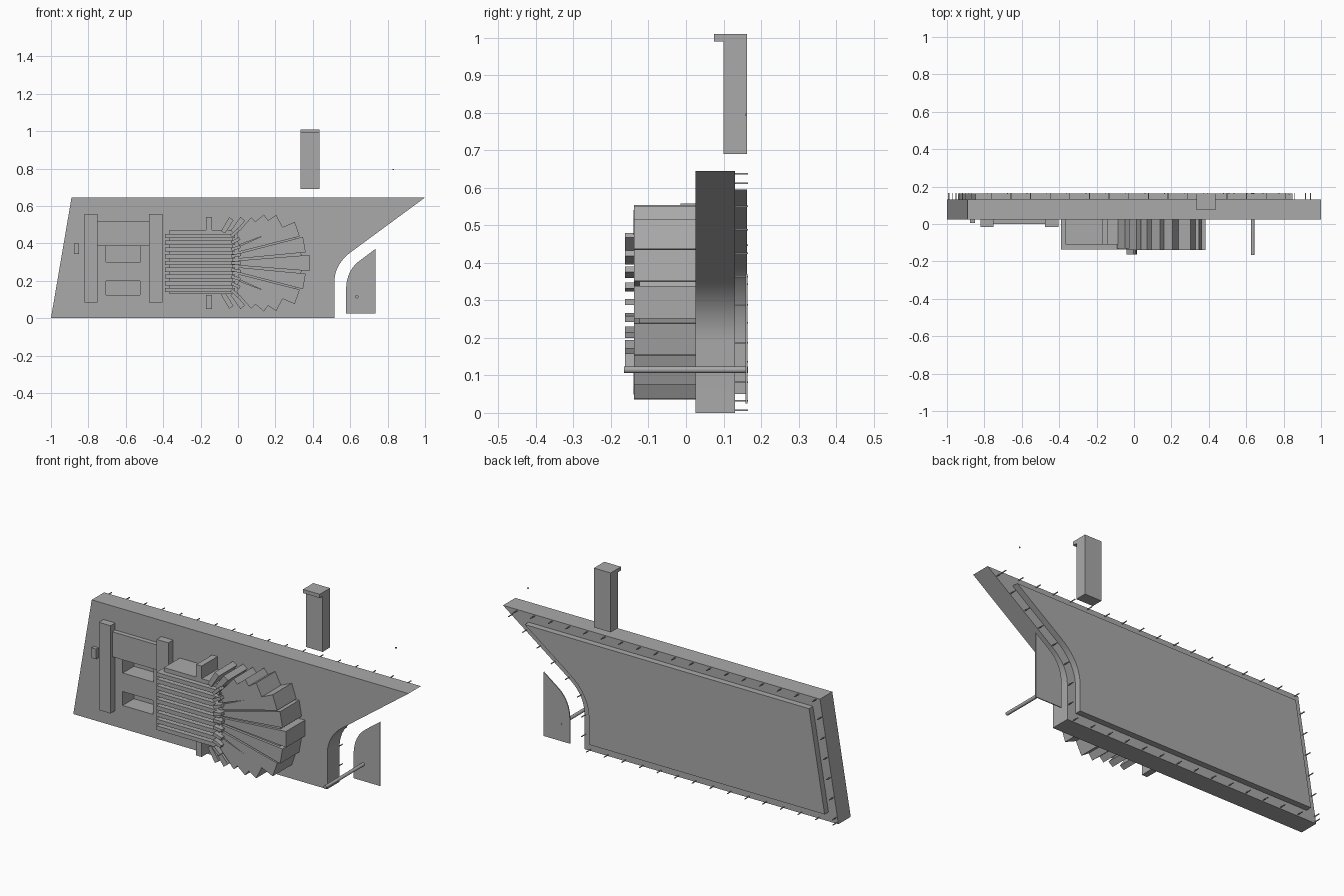
import bpy, bmesh, math
from mathutils import Vector

cube = bpy.data.objects.get("Cube")
if cube:
    bpy.data.objects.remove(cube, do_unlink=True)

GREY = (0.4, 0.4, 0.4, 1)
grey = bpy.data.materials.new("plain grey")
grey.use_nodes = True
grey.diffuse_color = GREY
grey.node_tree.nodes["Principled BSDF"].inputs["Base Color"].default_value = GREY


def add_prism(bm, pts, y0, y1):
    """Extrude an xz outline from y0 to y1."""
    face = bm.faces.new([bm.verts.new((x, y0, z)) for x, z in pts])
    out = bmesh.ops.extrude_face_region(bm, geom=[face])
    moved = [v for v in out["geom"] if isinstance(v, bmesh.types.BMVert)]
    bmesh.ops.translate(bm, verts=moved, vec=(0, y1 - y0, 0))


def rect(x0, x1, z0, z1):
    return [(x0, z0), (x1, z0), (x1, z1), (x0, z1)]


def build(name, prisms, smooth=False):
    """One object from a list of (outline, y0, y1)."""
    bm = bmesh.new()
    for prism in prisms:
        add_prism(bm, *prism)
    bmesh.ops.recalc_face_normals(bm, faces=bm.faces)
    mesh = bpy.data.meshes.new(name)
    bm.to_mesh(mesh)
    bm.free()
    mesh.materials.append(grey)
    ob = bpy.data.objects.new(name, mesh)
    bpy.context.collection.objects.link(ob)
    if smooth:
        bpy.ops.object.select_all(action="DESELECT")
        ob.select_set(True)
        bpy.context.view_layer.objects.active = ob
        bpy.ops.object.shade_smooth_by_angle(angle=math.radians(30))
    return ob


def bend(a, b, c, n=10):
    """Quadratic curve from a to c."""
    a, b, c = Vector(a), Vector(b), Vector(c)
    return [tuple(a * (1 - t) ** 2 + b * 2 * t * (1 - t) + c * t * t)
            for t in (i / n for i in range(n + 1))]


def inset(pts, d):
    """Mitred inward offset of a counter-clockwise outline."""
    out = []
    for i, p in enumerate(pts):
        p = Vector(p)
        e1 = (p - Vector(pts[i - 1])).normalized()
        e2 = (Vector(pts[(i + 1) % len(pts)]) - p).normalized()
        n1, n2 = Vector((-e1.y, e1.x)), Vector((-e2.y, e2.x))
        out.append(tuple(p + (n1 + n2) * d / (1 + n1.dot(n2))))
    return out


def beam(base, angle, length, w0, w1):
    """Tapered outline running from a base point at an angle."""
    d = Vector((math.cos(angle), math.sin(angle)))
    n = Vector((-d.y, d.x))
    b = Vector(base)
    t = b + d * length
    return [tuple(b - n * w0), tuple(t - n * w1), tuple(t + n * w1), tuple(b + n * w0)]


# Main slab with two front recesses
outline = ([(-1, 0), (0.515, 0)]
           + bend((0.515, 0.19), (0.515, 0.29), (0.61, 0.358))
           + [(1, 0.645), (-0.89, 0.645)])
slab = build("main_slab", [(outline, 0.025, 0.13)])
cutter = build("recess_cutter", [(rect(-0.705, -0.52, 0.3, 0.385), -0.1, 0.12),
                                 (rect(-0.705, -0.525, 0.125, 0.2), -0.1, 0.12)])
cutter.hide_render = True
mod = slab.modifiers.new("recesses", "BOOLEAN")
mod.operation, mod.object, mod.solver = "DIFFERENCE", cutter, "EXACT"
bpy.ops.object.select_all(action="DESELECT")
slab.select_set(True)
bpy.context.view_layer.objects.active = slab
bpy.ops.object.modifier_apply(modifier=mod.name)
bpy.data.objects.remove(cutter, do_unlink=True)
bpy.ops.object.shade_smooth_by_angle(angle=math.radians(30))

# Raised back panel
build("back_panel", [(inset(outline, 0.05), 0.13, 0.163)], smooth=True)

# Pins evenly spaced around the back rim
rim = [Vector(p) for p in inset(outline, 0.007)]
spacing, left, pins = 0.105, 0.0, []
for i, a in enumerate(rim):
    b = rim[(i + 1) % len(rim)]
    span = (b - a).length
    while left < span:
        x, z = a.lerp(b, left / span)
        pins.append((rect(x - 0.002, x + 0.002, z - 0.002, z + 0.002), 0.13, 0.165))
        left += spacing
    left -= span
build("rim_pins", pins)

# Posts, cross plate and knob
build("left_post", [(rect(-0.475, -0.405, 0.085, 0.558), -0.015, 0.025)])
build("right_post", [(rect(-0.82, -0.75, 0.085, 0.558), -0.015, 0.025)])
build("cross_plate", [(rect(-0.75, -0.475, 0.385, 0.52), 0.0, 0.025)])
build("side_knob", [(rect(-0.878, -0.85, 0.343, 0.398), 0.005, 0.025)])

# Ribbed body with edge tabs
MID = 0.295
body = [(rect(-0.365, -0.02, 0.13, 0.472), -0.11, 0.025)]
for s in (1, -1):
    lo, hi = sorted((MID + s * 0.17, MID + s * 0.245))
    body.append((rect(-0.172, -0.14, lo, hi), -0.11, 0.025))
    body.append((beam((-0.08, MID + s * 0.165), s * math.radians(58), 0.085, 0.012, 0.014), -0.13, 0.025))
    body.append((beam((-0.03, MID + s * 0.165), s * math.radians(52), 0.09, 0.012, 0.016), -0.14, 0.025))
build("ribbed_body", body)
build("ribs", [(rect(-0.39, -0.015, MID + k * 0.036 - 0.011, MID + k * 0.036 + 0.011), -0.137, 0.025)
               for k in range(-4, 5)])

# Fan blades: offset step, angle, length, half tip width
blades = [(0, 0, 0.383, 0.043), (1, 10, 0.36, 0.042), (2, 19, 0.335, 0.041),
          (3, 27, 0.25, 0.04), (3.5, 36, 0.19, 0.026), (4, 43, 0.12, 0.025)]
fan = [(-k, -a, n, w) for k, a, n, w in reversed(blades[1:])] + blades
prisms, clips, core = [], [], [(-0.03, MID - 0.15)]
for k, a, n, w in fan:
    base, ang = (0.0, MID + k * 0.036), math.radians(a)
    prisms.append((beam(base, ang, n, 0.013, w), -0.138, 0.025))
    core.append((base[0] + (n - 0.03) * math.cos(ang), base[1] + (n - 0.03) * math.sin(ang)))
    if k == int(k):
        clips.append((beam((-0.035, base[1]), ang, 0.05, 0.008, 0.008), -0.163, -0.125))
core.append((-0.03, MID + 0.15))
build("fan_core", [(core, -0.124, 0.025)])
build("fan_blades", prisms)
build("blade_clips", clips)

# Separate curved side plate with its long rod
plate = ([(0.578, 0.025), (0.735, 0.025), (0.735, 0.37)]
         + bend((0.65, 0.307), (0.578, 0.254), (0.578, 0.15)))
build("side_plate", [(plate, 0.159, 0.164)])
circle = [(0.635 + 0.009 * math.cos(i * math.tau / 16), 0.115 + 0.009 * math.sin(i * math.tau / 16))
          for i in range(16)]
build("plate_rod", [(circle, -0.165, 0.165)], smooth=True)

# Loose upper block with overhanging cap, and a tiny stud
build("upper_block", [(rect(0.335, 0.435, 0.69, 0.99), 0.1, 0.163),
                      (rect(0.335, 0.435, 0.99, 1.01), 0.075, 0.163)])
build("tiny_stud", [(rect(0.827, 0.833, 0.792, 0.798), 0.158, 0.163)])
